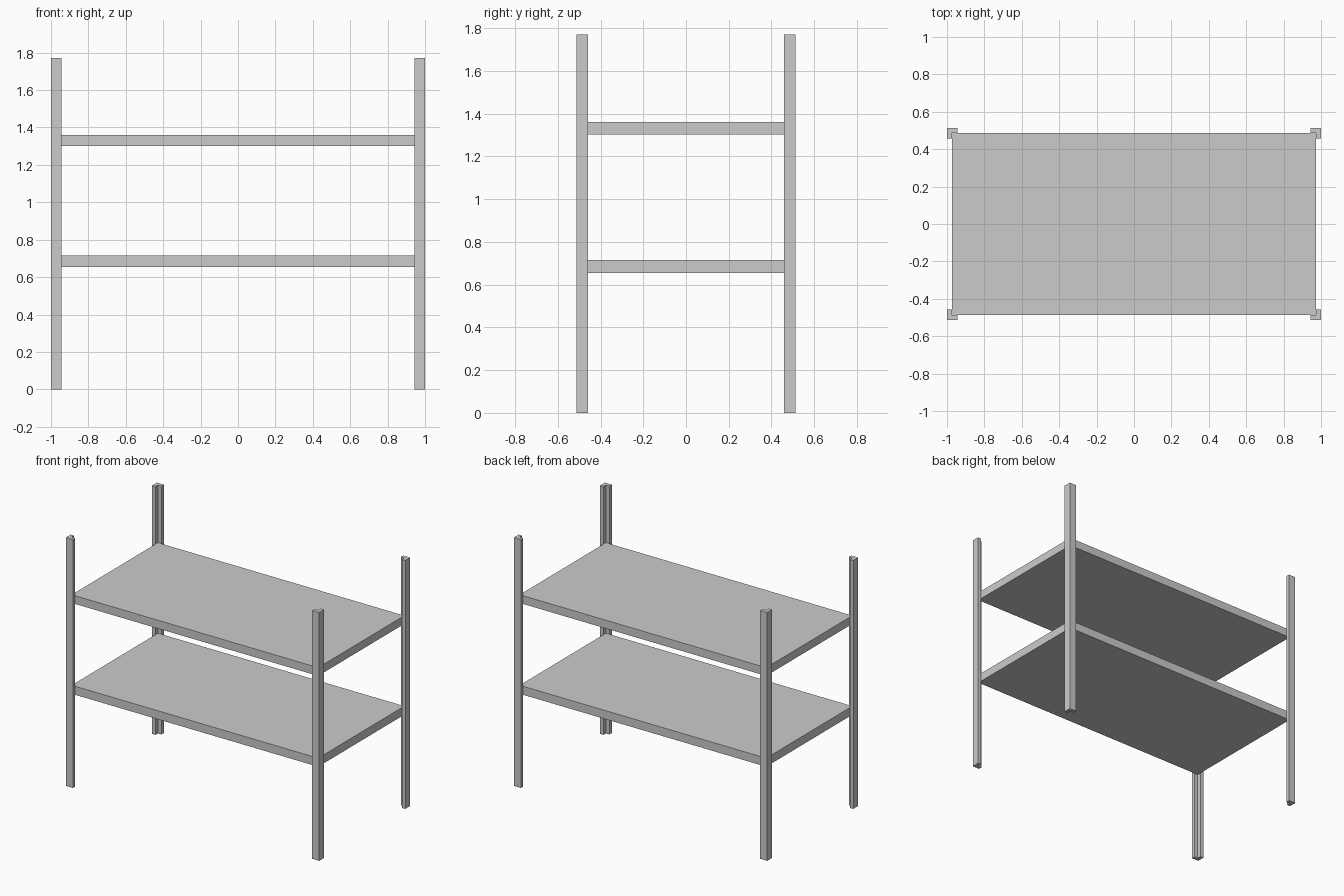
import bpy, bmesh

if "Cube" in bpy.data.objects:
    bpy.data.objects.remove(bpy.data.objects["Cube"])

X, Y, H = 1.0, 0.513, 1.772   # outer half sizes and post height
W, T = 0.055, 0.027           # post flange width and thickness


def prism(name, outline, z0, z1):
    """Extrude a flat outline from z0 up to z1."""
    bm = bmesh.new()
    face = bm.faces.new([bm.verts.new((x, y, z0)) for x, y in outline])
    top = bmesh.ops.extrude_face_region(bm, geom=[face])["geom"]
    verts = [v for v in top if isinstance(v, bmesh.types.BMVert)]
    bmesh.ops.translate(bm, verts=verts, vec=(0, 0, z1 - z0))
    bmesh.ops.recalc_face_normals(bm, faces=bm.faces)
    mesh = bpy.data.meshes.new(name)
    bm.to_mesh(mesh)
    bm.free()
    obj = bpy.data.objects.new(name, mesh)
    bpy.context.collection.objects.link(obj)
    return obj


# Four L-section corner posts, open towards the shelves
profile = [(X, Y), (X - W, Y), (X - W, Y - T), (X - T, Y - T), (X - T, Y - W), (X, Y - W)]
for sy, depth in ((-1, "front"), (1, "back")):
    for sx, side in ((-1, "left"), (1, "right")):
        prism(f"{depth}_{side}_post", [(sx * x, sy * y) for x, y in profile], 0, H)

# Two shelf boards seated in the inner corners of the posts
a, b = X - T, Y - T
board = [(-a, -b), (a, -b), (a, b), (-a, b)]
for name, z0, z1 in (("lower_shelf", 0.654, 0.715), ("upper_shelf", 1.302, 1.361)):
    prism(name, board, z0, z1)
